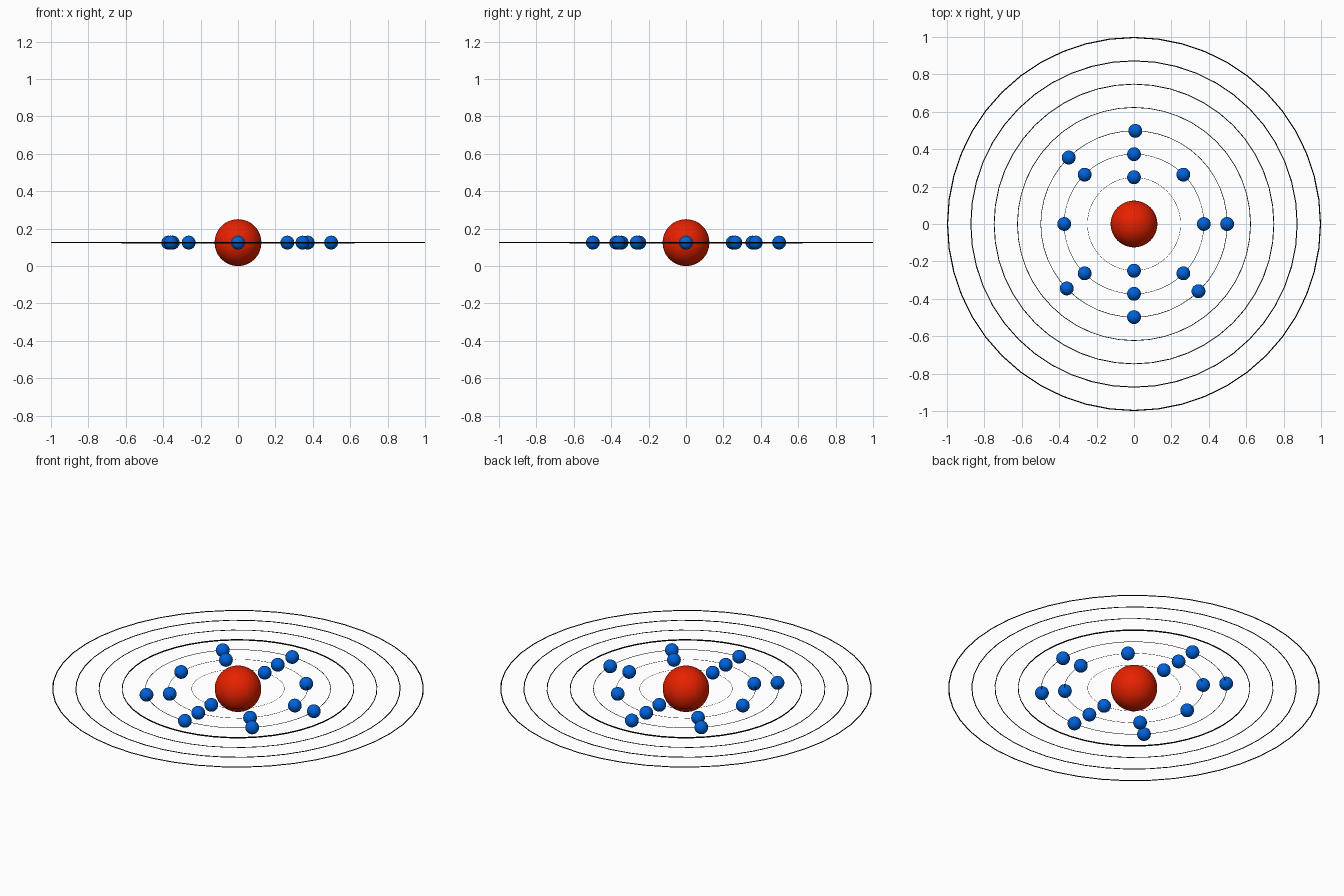
import bpy
from math import cos, sin, radians

if "Cube" in bpy.data.objects:
    bpy.data.objects.remove(bpy.data.objects["Cube"])

Z = 0.125  # height of the orbital plane


def material(name, colour):
    m = bpy.data.materials.new(name)
    m.diffuse_color = (*colour, 1)
    m.use_nodes = True
    m.node_tree.nodes["Principled BSDF"].inputs["Base Color"].default_value = m.diffuse_color
    return m


red = material("red", (0.8, 0.015, 0.0))
blue = material("blue", (0.0, 0.12, 0.7))
black = material("black", (0.0, 0.0, 0.0))


def finish(name, mat):
    ob = bpy.context.object
    ob.name = name
    ob.data.materials.append(mat)
    bpy.ops.object.shade_smooth()
    return ob


def ball(name, loc, radius, mat, segs, rings):
    bpy.ops.mesh.primitive_uv_sphere_add(segments=segs, ring_count=rings,
                                         radius=radius, location=loc)
    return finish(name, mat)


# Central nucleus
ball("nucleus", (0, 0, Z), 0.125, red, 48, 24)

# Seven thin orbit rings, each a scaled copy so the wire thickens outwards
for i in range(7):
    r = 0.25 + 0.125 * i
    minor = 0.003 * r
    bpy.ops.mesh.primitive_torus_add(major_segments=48, minor_segments=12,
                                     major_radius=r - minor, minor_radius=minor,
                                     location=(0, 0, Z))
    ring = finish(f"orbit_ring_{i + 1}", black)
    # The fourth ring is a taller band; the others are slightly flattened
    ring.scale.z = 2.2 if i == 3 else 0.8

# Electrons: orbit radius and the angles occupied on it
shells = [
    (0.25, [90, 270]),
    (0.373, range(0, 360, 45)),
    (0.498, [0, 89.2, 134.5, 223.8, 270, 313.8]),
]
for s, (r, angles) in enumerate(shells, 1):
    for n, a in enumerate(angles, 1):
        a = radians(a)
        ball(f"electron_{s}_{n}", (r * cos(a), r * sin(a), Z), 0.037, blue, 32, 16)
